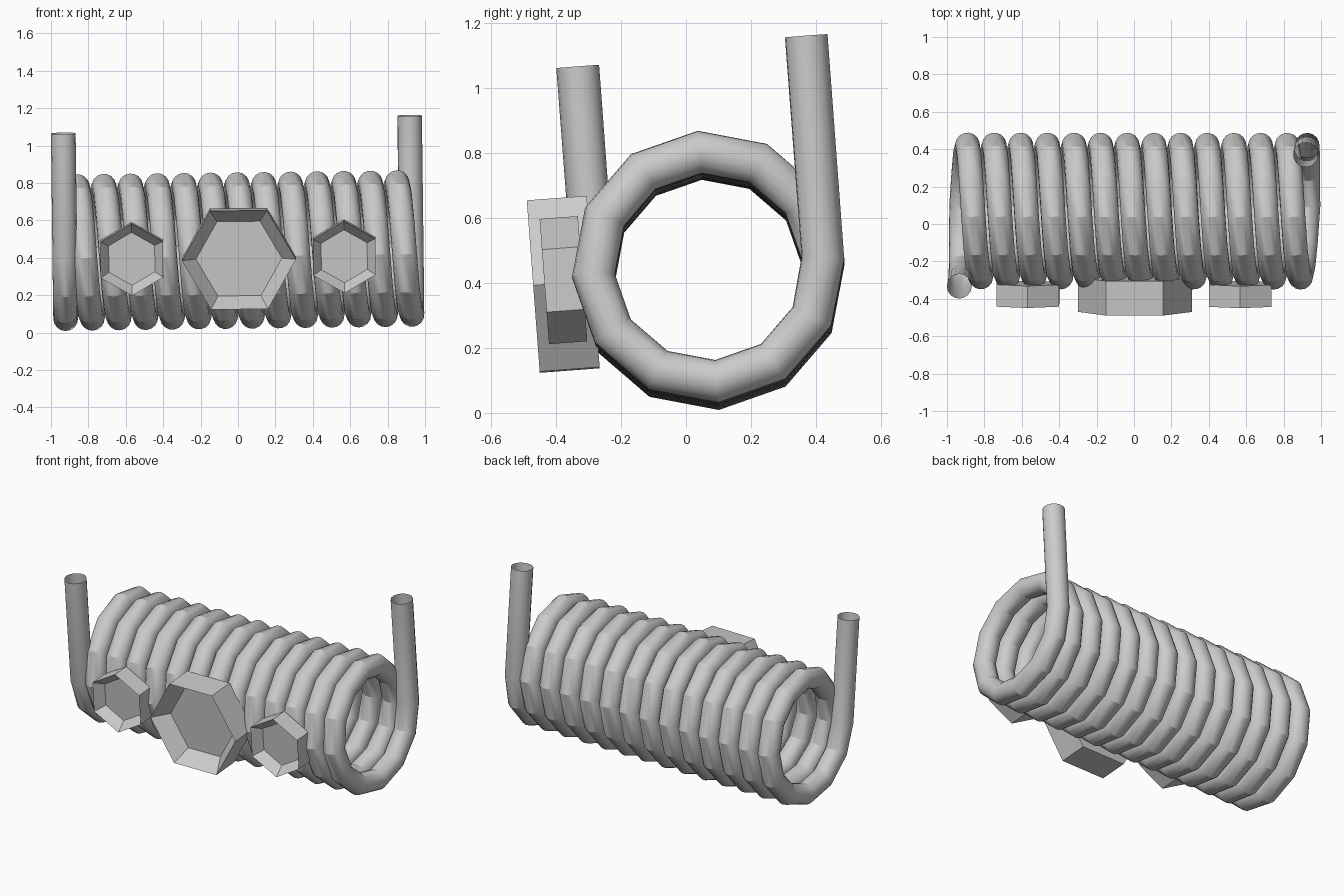
import bpy, bmesh
from math import sin, cos, pi, radians
from mathutils import Matrix

if "Cube" in bpy.data.objects:
    bpy.data.objects.remove(bpy.data.objects["Cube"])

# shared slight tilt of the whole model
TILT = (Matrix.Translation((0, 0.069, 0.439))
        @ Matrix.Rotation(radians(4.3), 4, 'X')
        @ Matrix.Rotation(radians(-0.7), 4, 'Y'))


def coil(name, ring_r, tube_r, half_len, turns, left_top, right_top):
    # twelve-sided winding with a straight leg at each end
    steps = turns * 12
    pts = [(-half_len, -ring_r, left_top)]
    for i in range(-3, steps + 4):
        a = radians(270 + 30 * i)
        t = min(max(i / steps, 0), 1)
        pts.append((-half_len + 2 * half_len * t, ring_r * cos(a), ring_r * sin(a)))
    pts.append((half_len, ring_r, right_top))
    cu = bpy.data.curves.new(name, 'CURVE')
    cu.dimensions = '3D'
    cu.bevel_depth = tube_r
    cu.bevel_resolution = 6
    sp = cu.splines.new('POLY')
    sp.points.add(len(pts) - 1)
    for p, c in zip(sp.points, pts):
        p.co = (*c, 1)
    ob = bpy.data.objects.new(name, cu)
    bpy.context.collection.objects.link(ob)
    ob.matrix_world = TILT
    bpy.ops.object.select_all(action='DESELECT')
    ob.select_set(True)
    bpy.context.view_layer.objects.active = ob
    bpy.ops.object.convert(target='MESH')
    bpy.ops.object.shade_smooth_by_angle(angle=radians(25))


def hex_cup(name, x, z, front, depth, r, inner_r, recess, turn):
    # hexagonal block with a sloped recess in the front face
    bm = bmesh.new()

    def ring(radius, y):
        return [bm.verts.new((x + radius * cos(turn + k * pi / 3), y,
                              z + radius * sin(turn + k * pi / 3))) for k in range(6)]

    rings = [ring(r, front + depth), ring(r, front), ring(inner_r, front + recess)]
    for a, b in zip(rings, rings[1:]):
        for k in range(6):
            n = (k + 1) % 6
            bm.faces.new((a[k], a[n], b[n], b[k]))
    bm.faces.new(rings[0])
    bm.faces.new(rings[-1])
    bmesh.ops.recalc_face_normals(bm, faces=bm.faces[:])
    me = bpy.data.meshes.new(name)
    bm.to_mesh(me)
    bm.free()
    ob = bpy.data.objects.new(name, me)
    bpy.context.collection.objects.link(ob)
    ob.matrix_world = TILT


# wound tube
coil("coil", 0.354, 0.066, 0.926, 13, 0.666, 0.685)

# large centre block and the two smaller ones beside it
hex_cup("centre_hex", 0.005, -0.01, -0.541, 0.185, 0.305, 0.23, 0.10, 0)
for side, label in ((-1, "left"), (1, "right")):
    hex_cup(label + "_hex", side * 0.568, -0.004, -0.506, 0.118, 0.193, 0.142, 0.06, pi / 6)
